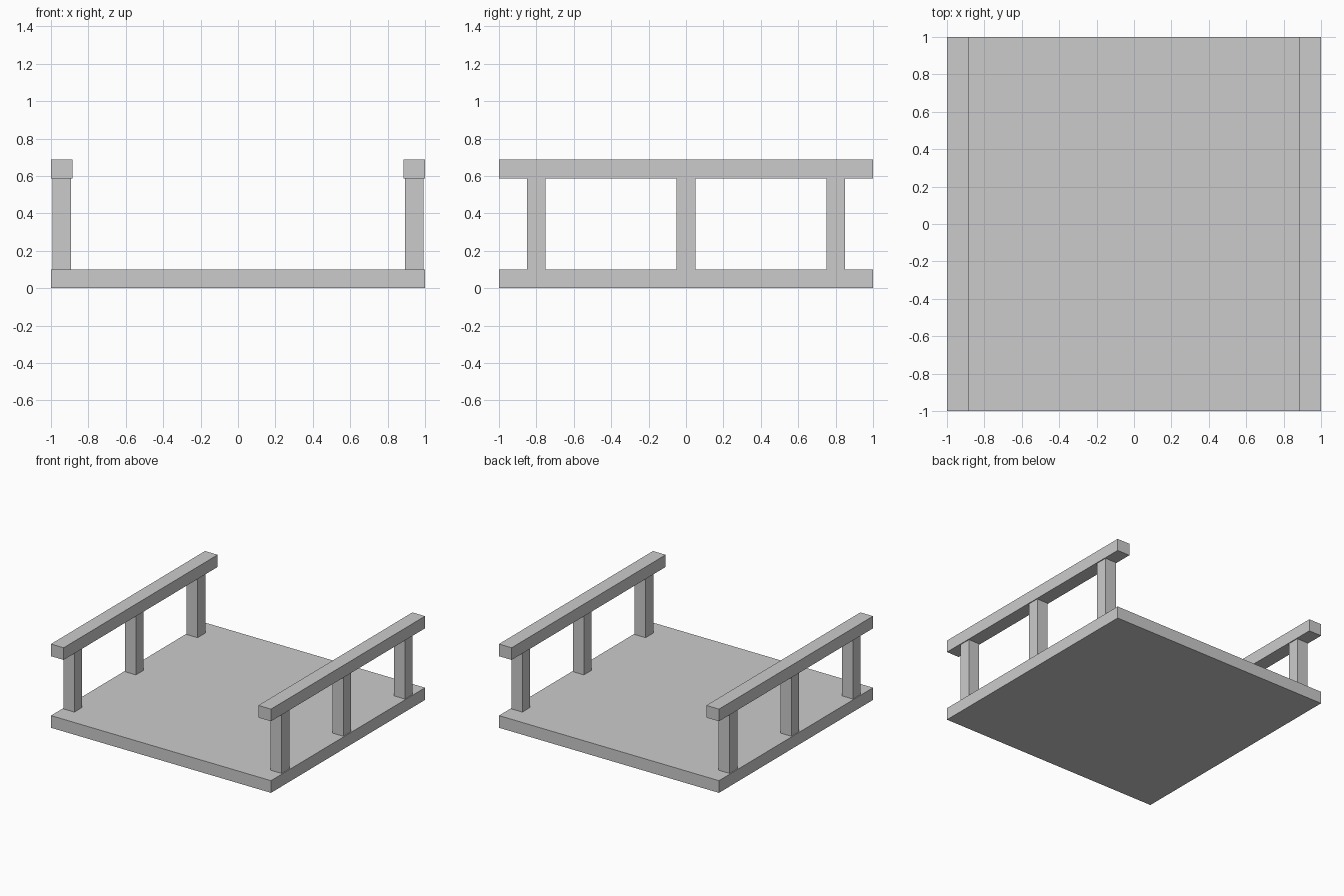
import bpy

if "Cube" in bpy.data.objects:
    bpy.data.objects.remove(bpy.data.objects["Cube"])


def box(name, x, y, z):
    """Box spanning the (min, max) ranges on each axis."""
    spans = (x, y, z)
    bpy.ops.mesh.primitive_cube_add(size=1, location=[(a + b) / 2 for a, b in spans])
    ob = bpy.context.object
    ob.name = name
    ob.scale = [b - a for a, b in spans]
    bpy.ops.object.transform_apply(location=False, rotation=False, scale=True)
    return ob


BASE_TOP, RAIL_BOTTOM, RAIL_TOP = 0.10, 0.588, 0.688

# Floor slab
box("floor_slab", (-1, 1), (-1, 1), (0, BASE_TOP))

# Railing on each side: three posts and a slightly wider handrail
for side, s in (("left", -1), ("right", 1)):
    box(f"{side}_handrail", sorted((s * 0.885, s)), (-1, 1), (RAIL_BOTTOM, RAIL_TOP))
    for place, y in (("front", -0.8), ("middle", 0.0), ("back", 0.8)):
        box(f"{side}_{place}_post", sorted((s * 0.8925, s * 0.9925)),
            (y - 0.05, y + 0.05), (BASE_TOP, RAIL_BOTTOM))
